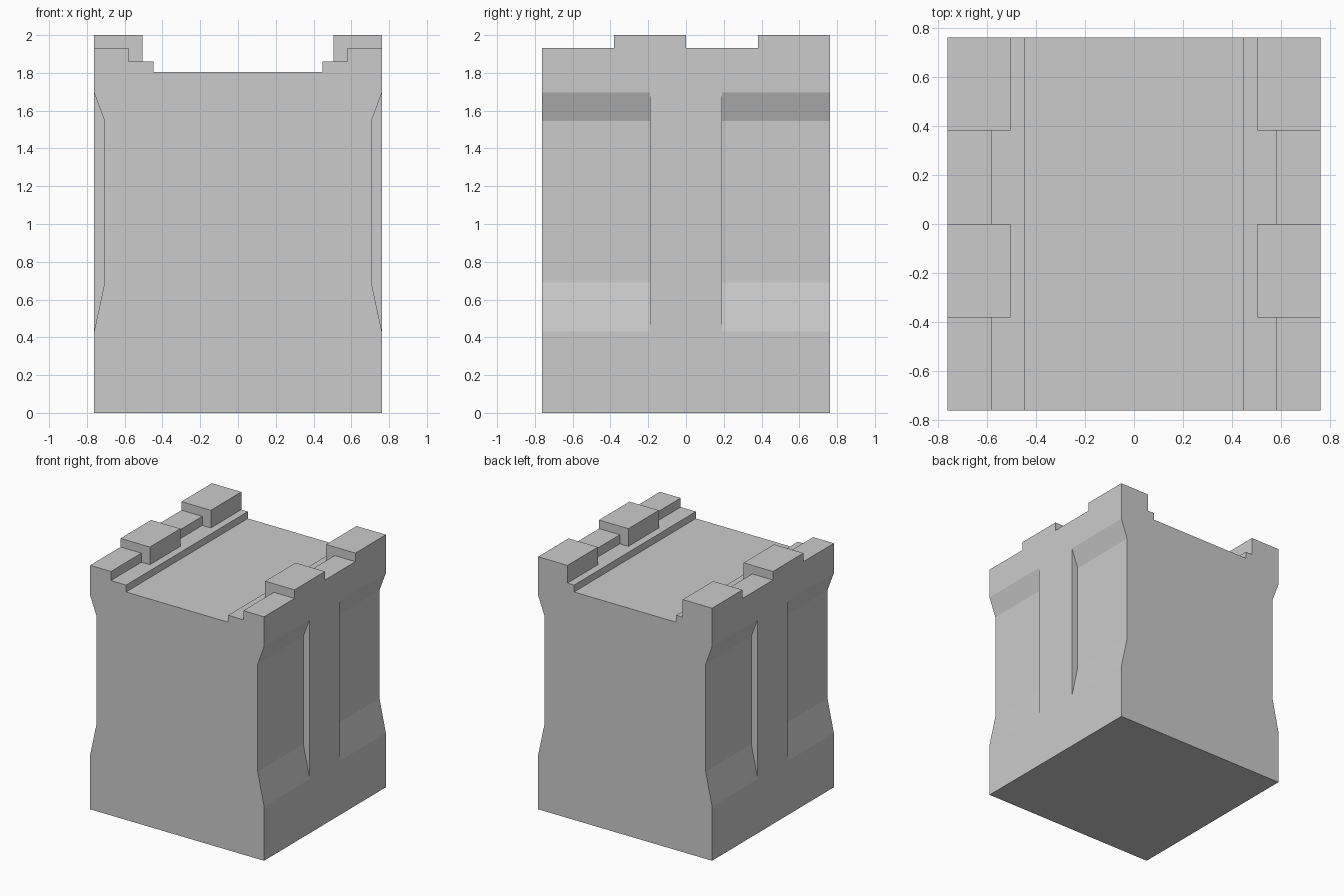
import bpy, bmesh

if "Cube" in bpy.data.objects:
    bpy.data.objects.remove(bpy.data.objects["Cube"])

W = 0.762          # half width and half depth
Q = W / 4          # quarter bay


def add_prism(bm, profile, y0, y1):
    """Extrude an x/z profile along y into a closed solid."""
    face = bm.faces.new([bm.verts.new((x, y0, z)) for x, z in profile])
    ext = bmesh.ops.extrude_face_region(bm, geom=[face])
    verts = [v for v in ext["geom"] if isinstance(v, bmesh.types.BMVert)]
    bmesh.ops.translate(bm, verts=verts, vec=(0, y1 - y0, 0))


def make_object(name, prisms):
    bm = bmesh.new()
    for profile, y0, y1 in prisms:
        add_prism(bm, profile, y0, y1)
    bmesh.ops.recalc_face_normals(bm, faces=bm.faces)
    mesh = bpy.data.meshes.new(name)
    bm.to_mesh(mesh)
    bm.free()
    obj = bpy.data.objects.new(name, mesh)
    bpy.context.collection.objects.link(obj)
    return obj


def flip(profile):
    return [(-x, z) for x, z in reversed(profile)]


def carve(target, cutter):
    cutter.hide_render = True
    mod = target.modifiers.new(cutter.name, "BOOLEAN")
    mod.operation = "DIFFERENCE"
    mod.solver = "EXACT"
    mod.object = cutter
    bpy.context.view_layer.objects.active = target
    bpy.ops.object.modifier_apply(modifier=mod.name)
    bpy.data.objects.remove(cutter)


# Wall block with walkway, inner step and full-height parapets
half = [(W, 0), (W, 2), (0.505, 2), (0.505, 1.86), (0.447, 1.86), (0.447, 1.805)]
wall = make_object("wall_block", [(half + flip(half), -W, W)])

# Sloped side recesses either side of the central pilasters
recess = [(W, 0.43), (0.706, 0.69), (0.706, 1.545), (W, 1.695), (1, 1.695), (1, 0.43)]
carve(wall, make_object("side_recess_cutter", [
    (p, y0, y1) for p in (recess, flip(recess)) for y0, y1 in ((-1, -Q), (Q, 1))]))

# Gaps between the battlements, leaving a lower and thinner parapet
gap = [(0.48, 1.86), (0.58, 1.86), (0.58, 1.932), (1, 1.932), (1, 2.2), (0.48, 2.2)]
carve(wall, make_object("battlement_gap_cutter", [
    (p, y0, y1) for p in (gap, flip(gap)) for y0, y1 in ((-1, -2 * Q), (0, 2 * Q))]))
